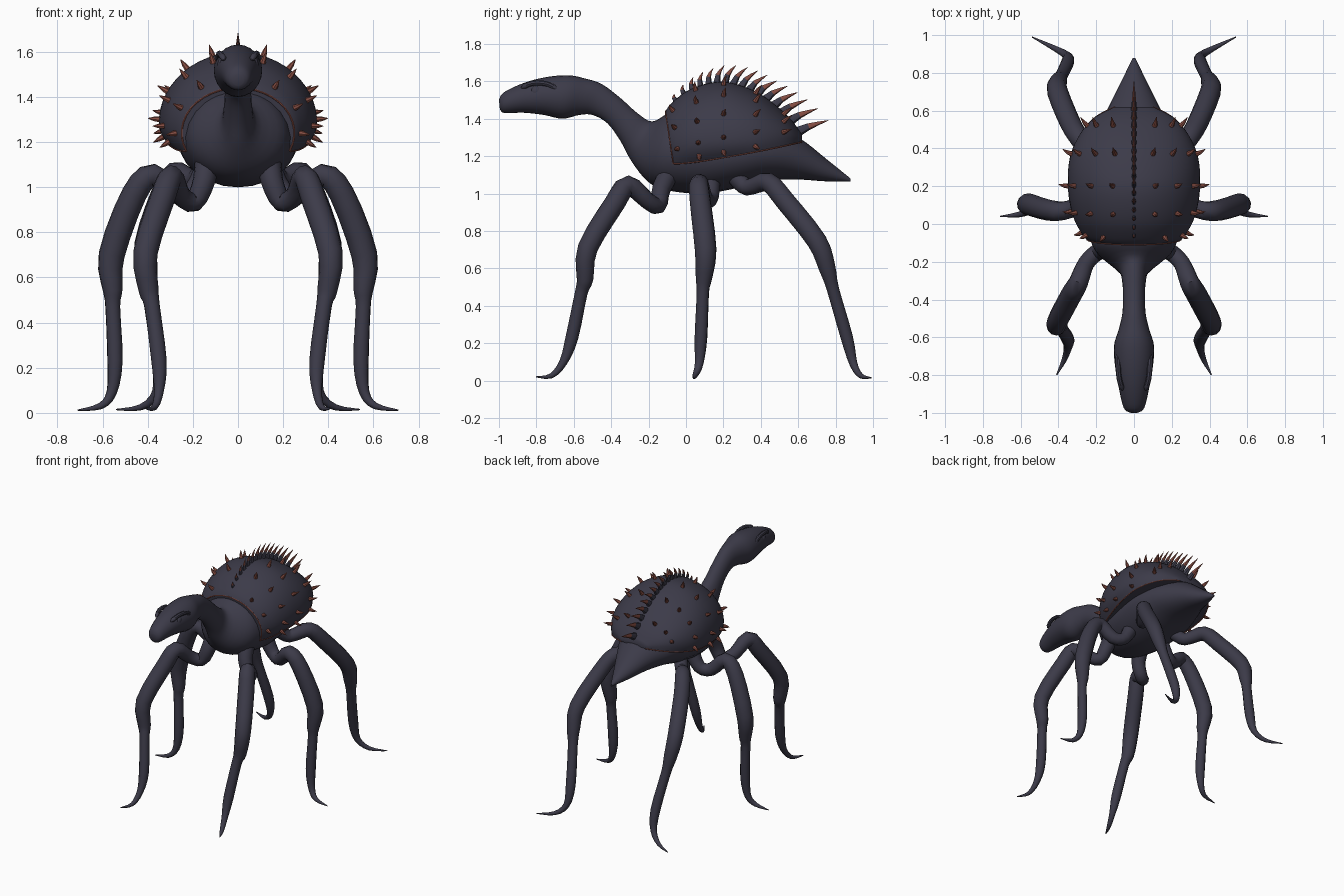
import bpy, bmesh, math
from mathutils import Vector

if "Cube" in bpy.data.objects:
    bpy.data.objects.remove(bpy.data.objects["Cube"])


def material(name, rgb):
    m = bpy.data.materials.new(name)
    m.diffuse_color = (*rgb, 1)
    m.use_nodes = True
    m.node_tree.nodes["Principled BSDF"].inputs["Base Color"].default_value = m.diffuse_color
    return m


SLATE = material("dark slate hide", (0.045, 0.043, 0.066))
RUST = material("rusty thorn", (0.24, 0.075, 0.055))


def spline(table, steps):
    """Smooth a table of tuples with a Catmull-Rom curve."""
    p = [table[0]] + list(table) + [table[-1]]
    out = []
    for i in range(1, len(p) - 2):
        for k in range(steps):
            t = k / steps
            out.append(tuple(
                0.5 * (2 * b + (c - a) * t + (2 * a - 5 * b + 4 * c - d) * t * t
                       + (3 * b - a - 3 * c + d) * t ** 3)
                for a, b, c, d in zip(*p[i - 1:i + 3])))
    return out + [tuple(table[-1])]


def add_rings(bm, rings, closed=True, mat=lambda i: 0):
    """Join rings of points into a capped skin."""
    vs = [[bm.verts.new(q) for q in r] for r in rings]
    n = len(vs[0])
    for i in range(len(vs) - 1):
        for j in range(n if closed else n - 1):
            k = (j + 1) % n
            bm.faces.new((vs[i][j], vs[i][k], vs[i + 1][k], vs[i + 1][j])).material_index = mat(i)
    if closed:
        bm.faces.new(vs[0][::-1])
        bm.faces.new(vs[-1]).material_index = mat(len(vs) - 2)


def tube_rings(path, radii, sides, squash=1.0):
    """Circles carried along a path without twisting."""
    pts = [Vector(p) for p in path]
    rings, u = [], None
    for i, p in enumerate(pts):
        d = (pts[min(i + 1, len(pts) - 1)] - pts[max(i - 1, 0)]).normalized()
        if u is None:
            u = d.cross(Vector((1, 0, 0) if abs(d.x) < 0.8 else (0, 1, 0)))
        u = (u - d * u.dot(d)).normalized()
        v = d.cross(u)
        rings.append([p + radii[i] * (u * math.cos(a) + v * squash * math.sin(a))
                      for a in (2 * math.pi * k / sides for k in range(sides))])
    return rings


def finish(bm, name, mats, mirror=False, angle=40):
    bmesh.ops.recalc_face_normals(bm, faces=bm.faces)
    me = bpy.data.meshes.new(name)
    bm.to_mesh(me)
    bm.free()
    ob = bpy.data.objects.new(name, me)
    bpy.context.collection.objects.link(ob)
    for m in mats:
        me.materials.append(m)
    bpy.ops.object.select_all(action='DESELECT')
    ob.select_set(True)
    bpy.context.view_layer.objects.active = ob
    bpy.ops.object.shade_smooth_by_angle(angle=math.radians(angle))
    if mirror:
        ob.modifiers.new("mirror", 'MIRROR').use_mirror_merge = False
    return ob


# Head, neck, body and tail: top y, top z, bottom y, bottom z, half width
BODY = [
    (-1.0, 1.50, -0.995, 1.45, 0.025), (-0.975, 1.54, -0.97, 1.43, 0.055),
    (-0.87, 1.59, -0.87, 1.432, 0.08), (-0.75, 1.622, -0.76, 1.42, 0.1),
    (-0.63, 1.632, -0.66, 1.40, 0.106), (-0.54, 1.615, -0.57, 1.42, 0.08),
    (-0.45, 1.585, -0.5, 1.42, 0.062), (-0.35, 1.51, -0.42, 1.375, 0.058),
    (-0.26, 1.43, -0.35, 1.28, 0.063), (-0.18, 1.385, -0.29, 1.17, 0.085),
    (-0.09, 1.43, -0.2, 1.06, 0.2), (0.0, 1.42, -0.09, 1.015, 0.24),
    (0.12, 1.40, 0.1, 1.0, 0.26), (0.3, 1.38, 0.3, 1.035, 0.26),
    (0.45, 1.35, 0.45, 1.07, 0.22), (0.6, 1.30, 0.6, 1.075, 0.145),
    (0.75, 1.185, 0.75, 1.065, 0.07), (0.88, 1.08, 0.88, 1.065, 0.006)]
rings = []
for yt, zt, yb, zb, w in spline(BODY, 4):
    c, h = Vector((0, (yt + yb) / 2, (zt + zb) / 2)), Vector((0, (yt - yb) / 2, (zt - zb) / 2))
    rings.append([c + h * math.sin(a) + Vector((w * math.cos(a), 0, 0))
                  for a in (2 * math.pi * k / 24 for k in range(24))])
bm = bmesh.new()
add_rings(bm, rings)
finish(bm, "head_neck_and_body", [SLATE])

# Eyes and brow ridges
bm = bmesh.new()
bmesh.ops.create_uvsphere(bm, u_segments=14, v_segments=8, radius=0.03)
for v in bm.verts:
    v.co = Vector((0.073 + v.co.x * 0.6, -0.80 + v.co.y, 1.545 + v.co.z))
finish(bm, "eye", [SLATE], True)
bm = bmesh.new()
brow = spline([(0.06, -0.88, 1.565), (0.078, -0.82, 1.59), (0.085, -0.74, 1.585), (0.085, -0.68, 1.55)], 3)
add_rings(bm, tube_rings(brow, [0.004] + [0.014] * (len(brow) - 2) + [0.004], 8))
finish(bm, "brow_ridge", [SLATE], True)

# Domed shell: y, half width, widest height, top height
SHELL = spline([
    (-0.11, 0.25, 1.24, 1.44), (-0.08, 0.275, 1.255, 1.48), (0.0, 0.315, 1.27, 1.545),
    (0.1, 0.34, 1.28, 1.585), (0.2, 0.35, 1.285, 1.598), (0.3, 0.348, 1.29, 1.575),
    (0.4, 0.325, 1.29, 1.53), (0.5, 0.27, 1.295, 1.455), (0.57, 0.2, 1.295, 1.385),
    (0.62, 0.1, 1.285, 1.315)], 4)


def shell_point(y, s):
    """s runs from -1 (left rim) through 0 (crest) to 1 (right rim)."""
    i = max(k for k in range(len(SHELL) - 1) if SHELL[k][0] <= y or k == 0)
    a, b = SHELL[i], SHELL[i + 1]
    t = (y - a[0]) / (b[0] - a[0])
    _, w, mid, top = (p + (q - p) * t for p, q in zip(a, b))
    rim = 1.16 + 0.115 * max(0, (y + 0.08) / 0.7) ** 1.4
    low = math.asin(max(-0.95, min(0, (rim - mid) / 0.2)))
    ang = math.pi / 2 - abs(s) * (math.pi / 2 - low)
    up = math.sin(ang)
    z = mid + up * (top - mid if up > 0 else 0.2)
    shift = 0.03 * (1 - up) * max(0, 1 - (y + 0.11) / 0.3)
    return Vector((math.copysign(w * math.cos(ang), s), y + shift, z))


def shell_normal(y, s):
    e = 0.01
    return (shell_point(y + e, s) - shell_point(y - e, s)).cross(
        shell_point(y, s - e) - shell_point(y, s + e)).normalized() * -1


bm = bmesh.new()
add_rings(bm, [[shell_point(r[0], k / 16) for k in range(-16, 17)] for r in SHELL])
finish(bm, "shell", [SLATE])

# Thin rust line round the rim and the front arch
ys = [r[0] for r in SHELL]
edge = ([shell_point(y, 1) for y in reversed(ys)]
        + [shell_point(ys[0], k / 12) for k in range(11, -12, -1)]
        + [shell_point(y, -1) for y in ys])
bm = bmesh.new()
add_rings(bm, tube_rings(edge, [0.004] * len(edge), 6))
finish(bm, "shell_rim", [RUST])


def outward(y, s):
    n = shell_normal(y, s)
    mid = Vector((0, 0.2, 1.25))
    return n if n.dot(shell_point(y, s) - mid) > 0 else -n


def add_thorn(bm, y, s, length, radius, lean, squash=1.0, mat=lambda i: 0):
    p, n = shell_point(y, s), outward(y, s)
    back = Vector((0, 1, 0.15))
    path = [p - n * 0.015, p + n * length * 0.45 + back * lean * 0.25,
            p + n * length * 0.75 + back * lean * 0.6, p + n * length + back * lean]
    add_rings(bm, tube_rings(path, [radius, radius * 0.65, radius * 0.35, 0.001], 7, squash), True, mat)


# Side thorns in rows across the shell
bm = bmesh.new()
for y, spots in ((-0.075, (0.3, 0.55, 0.8)), (0.05, (0.16, 0.36, 0.56, 0.75, 0.92)),
                 (0.2, (0.16, 0.34, 0.54, 0.74, 0.92)), (0.37, (0.16, 0.34, 0.54, 0.74, 0.92)),
                 (0.52, (0.25, 0.5, 0.75))):
    for s in spots:
        add_thorn(bm, y, s, 0.05, 0.016, 0.014)
finish(bm, "side_thorns", [RUST], True)

# Crest spines, dark at the root and rusty at the tip
bm = bmesh.new()
for k in range(16):
    t = k / 15
    add_thorn(bm, -0.06 + 0.665 * t, 0.0, 0.04 + 0.03 * math.sin(math.pi * min(1, t * 1.5)) + 0.03 * t,
              0.017 + 0.012 * t, 0.025 + 0.075 * t, 0.6, lambda i: int(i >= 1))
finish(bm, "crest_spines", [SLATE, RUST])

# Legs: x, y, z, radius from the hooked hip to the pointed claw
LEGS = {
    "front_leg": [
        (0.13, -0.06, 1.16, 0.06), (0.15, -0.13, 1.03, 0.05), (0.195, -0.15, 0.935, 0.045),
        (0.255, -0.21, 0.965, 0.045), (0.295, -0.31, 1.045, 0.052), (0.335, -0.38, 0.95, 0.056),
        (0.41, -0.525, 0.71, 0.054), (0.395, -0.54, 0.54, 0.044), (0.38, -0.56, 0.47, 0.034),
        (0.35, -0.61, 0.23, 0.034), (0.35, -0.655, 0.1, 0.022), (0.37, -0.72, 0.025, 0.014),
        (0.41, -0.80, 0.02, 0.003)],
    "middle_leg": [
        (0.13, 0.13, 1.1, 0.055), (0.2, 0.13, 0.98, 0.045), (0.28, 0.1, 0.97, 0.045),
        (0.375, 0.07, 1.055, 0.05), (0.46, 0.075, 0.97, 0.056), (0.56, 0.105, 0.70, 0.058),
        (0.555, 0.095, 0.54, 0.043), (0.555, 0.09, 0.47, 0.033), (0.545, 0.08, 0.23, 0.034),
        (0.56, 0.07, 0.09, 0.023), (0.61, 0.05, 0.03, 0.015), (0.71, 0.04, 0.012, 0.003)],
    "hind_leg": [
        (0.12, 0.24, 1.13, 0.055), (0.18, 0.31, 1.04, 0.045), (0.22, 0.36, 1.04, 0.045),
        (0.28, 0.44, 1.06, 0.052), (0.335, 0.53, 0.96, 0.055), (0.405, 0.70, 0.745, 0.055),
        (0.4, 0.755, 0.60, 0.046), (0.385, 0.785, 0.49, 0.034), (0.35, 0.86, 0.23, 0.034),
        (0.36, 0.895, 0.09, 0.022), (0.43, 0.935, 0.025, 0.014), (0.54, 0.99, 0.015, 0.003)]}
for name, table in LEGS.items():
    pts = spline(table, 3)
    bm = bmesh.new()
    add_rings(bm, tube_rings([p[:3] for p in pts], [max(0.003, p[3]) for p in pts], 12))
    finish(bm, name, [SLATE], True)
